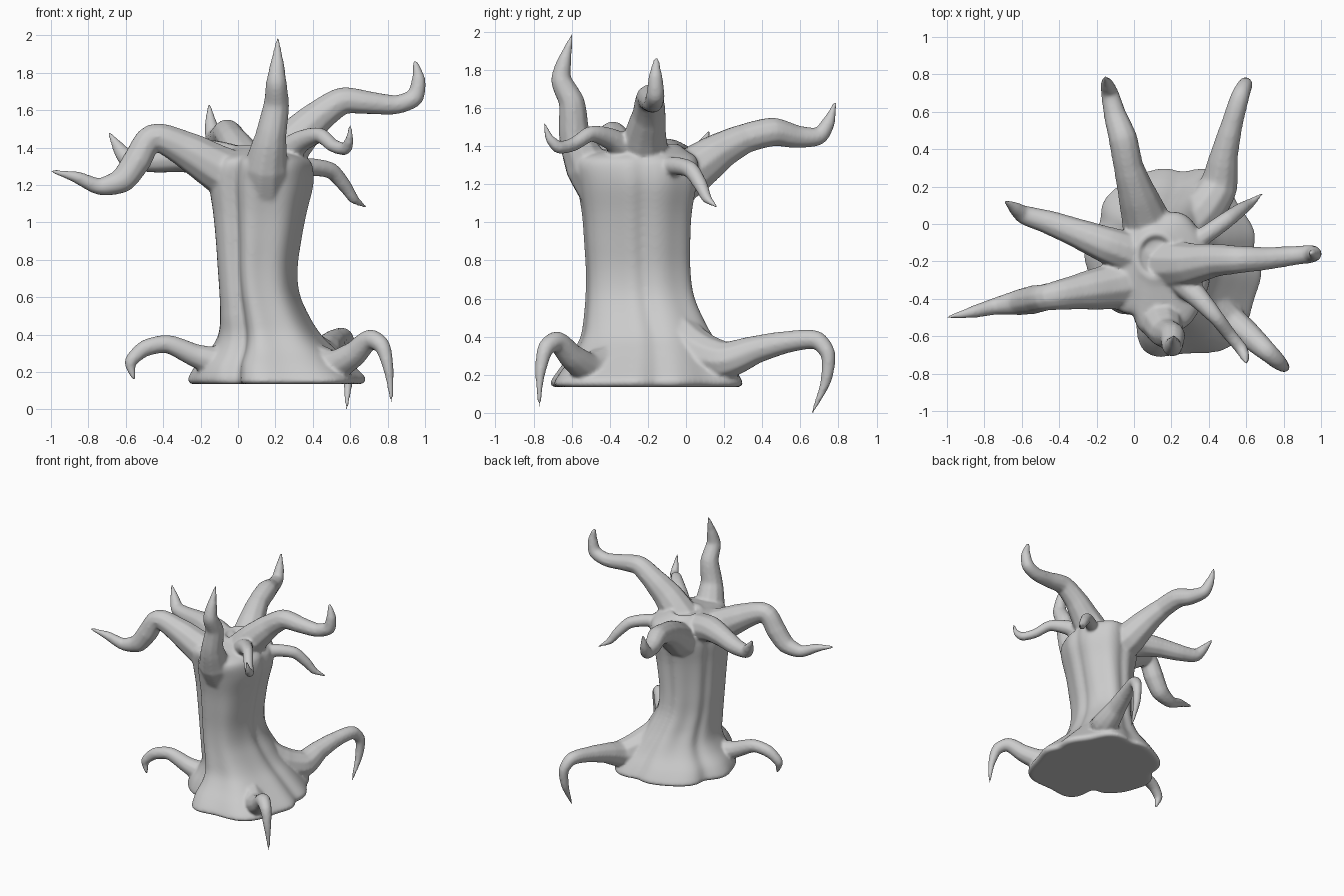
import bpy, bmesh
from math import sin, cos, tau, exp

SIDES = 96
STEPS = 4
parts = []

# Trunk folds and extra lobes of the flared foot: (angle in degrees, width, depth as part of radius)
FOLDS = [(234, 9, -0.17), (256, 14, 0.08), (300, 18, 0.07), (335, 14, -0.03),
         (5, 9, -0.09), (30, 14, 0.04), (60, 16, 0.09), (85, 8, -0.05),
         (125, 16, -0.08), (155, 8, -0.07), (205, 16, 0.07)]
FOOT = [(214, 24, -0.15), (36, 24, -0.13), (310, 20, 0.07), (128, 18, 0.10), (176, 10, 0.04)]


def bumps(table, deg):
    total = 0
    for a, w, d in table:
        diff = (deg - a + 180) % 360 - 180
        total += d * exp(-(diff / w) ** 2)
    return total


# Trunk rings: z, centre x, centre y, half width x, half width y, fold strength
RINGS = [(0.135, 0.22, -0.19, 0.455, 0.475, 1.0), (0.15, 0.22, -0.19, 0.475, 0.495, 1.0),
         (0.18, 0.22, -0.19, 0.47, 0.485, 1.0), (0.24, 0.205, -0.19, 0.42, 0.445, 1.0),
         (0.32, 0.195, -0.19, 0.34, 0.385, 1.0), (0.40, 0.175, -0.195, 0.278, 0.34, 1.0),
         (0.50, 0.148, -0.215, 0.24, 0.305, 1.0), (0.62, 0.120, -0.235, 0.216, 0.277, 1.0),
         (0.75, 0.110, -0.243, 0.215, 0.268, 1.0), (0.90, 0.115, -0.248, 0.23, 0.272, 1.0),
         (1.05, 0.122, -0.25, 0.252, 0.283, 0.9), (1.20, 0.13, -0.25, 0.28, 0.31, 0.8),
         (1.30, 0.135, -0.255, 0.27, 0.325, 0.7), (1.345, 0.135, -0.25, 0.24, 0.305, 0.6),
         (1.375, 0.13, -0.22, 0.19, 0.23, 0.4), (1.40, 0.12, -0.18, 0.135, 0.155, 0.2),
         (1.415, 0.12, -0.17, 0.10, 0.115, 0), (1.385, 0.12, -0.17, 0.075, 0.085, 0)]


def smooth_rings():
    """Catmull-Rom steps between the listed rings."""
    out = []
    n = len(RINGS)
    for i in range(n - 1):
        a, b, c, d = RINGS[max(i - 1, 0)], RINGS[i], RINGS[i + 1], RINGS[min(i + 2, n - 1)]
        for s in range(STEPS):
            t = s / STEPS
            out.append([0.5 * (2 * q + (r - p) * t + (2 * p - 5 * q + 4 * r - u) * t * t
                               + (3 * q - p - 3 * r + u) * t ** 3)
                        for p, q, r, u in zip(a, b, c, d)])
    out.append(RINGS[-1])
    return out


def make_trunk():
    bm = bmesh.new()
    rows = []
    for z, cx, cy, rx, ry, k in smooth_rings():
        foot = min(1, max(0, 1 - (z - 0.14) / 0.35))
        row = []
        for i in range(SIDES):
            a = tau * i / SIDES
            deg = 360 * i / SIDES
            r = 1 + k * bumps(FOLDS, deg) + foot * bumps(FOOT, deg)
            row.append(bm.verts.new((cx + rx * r * cos(a), cy + ry * r * sin(a), z)))
        rows.append(row)
    for lo, hi in zip(rows, rows[1:]):
        for i in range(SIDES):
            j = (i + 1) % SIDES
            bm.faces.new((lo[i], lo[j], hi[j], hi[i]))
    bm.faces.new(rows[0][::-1])
    bm.faces.new(rows[-1])
    me = bpy.data.meshes.new("trunk")
    bm.to_mesh(me)
    bm.free()
    ob = bpy.data.objects.new("trunk", me)
    bpy.context.collection.objects.link(ob)
    parts.append(ob)
    return ob


def limb(name, pts):
    """Tapered tube through points (x, y, z, radius)."""
    cu = bpy.data.curves.new(name, 'CURVE')
    cu.dimensions = '3D'
    cu.bevel_depth = 1
    cu.bevel_resolution = 3
    cu.resolution_u = 5
    cu.use_fill_caps = True
    sp = cu.splines.new('BEZIER')
    sp.bezier_points.add(len(pts) - 1)
    for bp, (x, y, z, r) in zip(sp.bezier_points, pts):
        bp.co = (x, y, z)
        bp.radius = r
        bp.handle_left_type = bp.handle_right_type = 'AUTO'
    # shorten the handles for tighter elbows
    bpy.context.view_layer.update()
    for bp in sp.bezier_points:
        left, right = bp.handle_left.copy(), bp.handle_right.copy()
        bp.handle_left_type = bp.handle_right_type = 'FREE'
        bp.handle_left = bp.co.lerp(left, 0.6)
        bp.handle_right = bp.co.lerp(right, 0.6)
    ob = bpy.data.objects.new(name, cu)
    bpy.context.collection.objects.link(ob)
    parts.append(ob)


trunk = make_trunk()

# Branches
limb("left_branch", [(0.08, -0.28, 1.20, .14), (-0.10, -0.33, 1.285, .13), (-0.28, -0.36, 1.39, .10),
                     (-0.46, -0.39, 1.455, .072), (-0.54, -0.405, 1.33, .078), (-0.62, -0.42, 1.225, .07),
                     (-0.74, -0.44, 1.192, .047), (-0.86, -0.47, 1.24, .034), (-1.0, -0.50, 1.275, .008)])
limb("right_branch", [(0.16, -0.22, 1.28, .14), (0.31, -0.215, 1.45, .115), (0.43, -0.195, 1.565, .09),
                      (0.56, -0.19, 1.65, .075), (0.70, -0.185, 1.64, .063), (0.85, -0.17, 1.63, .052),
                      (0.945, -0.16, 1.67, .05), (0.965, -0.16, 1.77, .037), (0.945, -0.155, 1.865, .012)])
limb("front_branch", [(0.14, -0.38, 1.05, .12), (0.15, -0.52, 1.30, .12), (0.175, -0.585, 1.46, .085),
                      (0.205, -0.60, 1.63, .07), (0.205, -0.655, 1.75, .056), (0.21, -0.635, 1.86, .036),
                      (0.212, -0.595, 1.99, .006)])
limb("back_branch", [(0.10, -0.12, 1.18, .14), (0.06, 0.03, 1.27, .13), (0.01, 0.18, 1.375, .10),
                     (-0.03, 0.31, 1.44, .08), (-0.06, 0.46, 1.475, .078), (-0.10, 0.58, 1.45, .062),
                     (-0.13, 0.70, 1.455, .048), (-0.145, 0.75, 1.53, .035), (-0.155, 0.785, 1.635, .007)])
limb("left_back_branch", [(0.05, -0.18, 1.28, .12), (-0.15, -0.11, 1.345, .10), (-0.30, -0.05, 1.345, .08),
                          (-0.46, 0.01, 1.33, .065), (-0.59, 0.05, 1.34, .052), (-0.645, 0.09, 1.41, .032),
                          (-0.695, 0.125, 1.485, .006)])
limb("right_back_branch", [(0.22, -0.17, 1.25, .07), (0.38, -0.06, 1.295, .05), (0.50, 0.025, 1.275, .045),
                           (0.575, 0.08, 1.19, .037), (0.62, 0.11, 1.125, .028), (0.69, 0.165, 1.08, .006)])
limb("right_front_branch", [(0.22, -0.27, 1.34, .085), (0.34, -0.39, 1.435, .06), (0.44, -0.50, 1.465, .042),
                            (0.51, -0.59, 1.41, .037), (0.575, -0.67, 1.395, .035), (0.595, -0.715, 1.44, .025),
                            (0.60, -0.745, 1.525, .006)])

# Clawed roots
limb("back_root", [(0.20, -0.12, 0.50, .11), (0.36, 0.06, 0.32, .12), (0.45, 0.20, 0.275, .105),
                   (0.48, 0.36, 0.33, .077), (0.52, 0.52, 0.37, .06), (0.57, 0.69, 0.38, .05),
                   (0.595, 0.745, 0.31, .04), (0.59, 0.735, 0.17, .03), (0.58, 0.66, -0.005, .007)])
limb("front_right_root", [(0.36, -0.38, 0.28, .10), (0.51, -0.51, 0.235, .085), (0.62, -0.60, 0.295, .07),
                          (0.71, -0.68, 0.375, .055), (0.77, -0.735, 0.34, .045), (0.805, -0.765, 0.21, .028),
                          (0.822, -0.77, 0.03, .007)])
limb("left_root", [(0.06, -0.27, 0.29, .11), (-0.08, -0.31, 0.25, .088), (-0.22, -0.33, 0.285, .065),
                   (-0.38, -0.35, 0.35, .05), (-0.50, -0.37, 0.325, .046), (-0.575, -0.39, 0.25, .035),
                   (-0.555, -0.40, 0.155, .008)])

# Join everything and fuse into one smooth skin
bpy.ops.object.select_all(action='DESELECT')
for ob in parts:
    ob.select_set(True)
bpy.context.view_layer.objects.active = trunk
bpy.ops.object.convert(target='MESH')
bpy.ops.object.join()
tree = bpy.context.view_layer.objects.active
tree.name = "gnarled_tree"

fuse = tree.modifiers.new("fuse", 'REMESH')
fuse.mode = 'VOXEL'
fuse.voxel_size = 0.01
fuse.use_smooth_shade = True
soft = tree.modifiers.new("soften", 'SMOOTH')
soft.factor = 0.5
soft.iterations = 10
